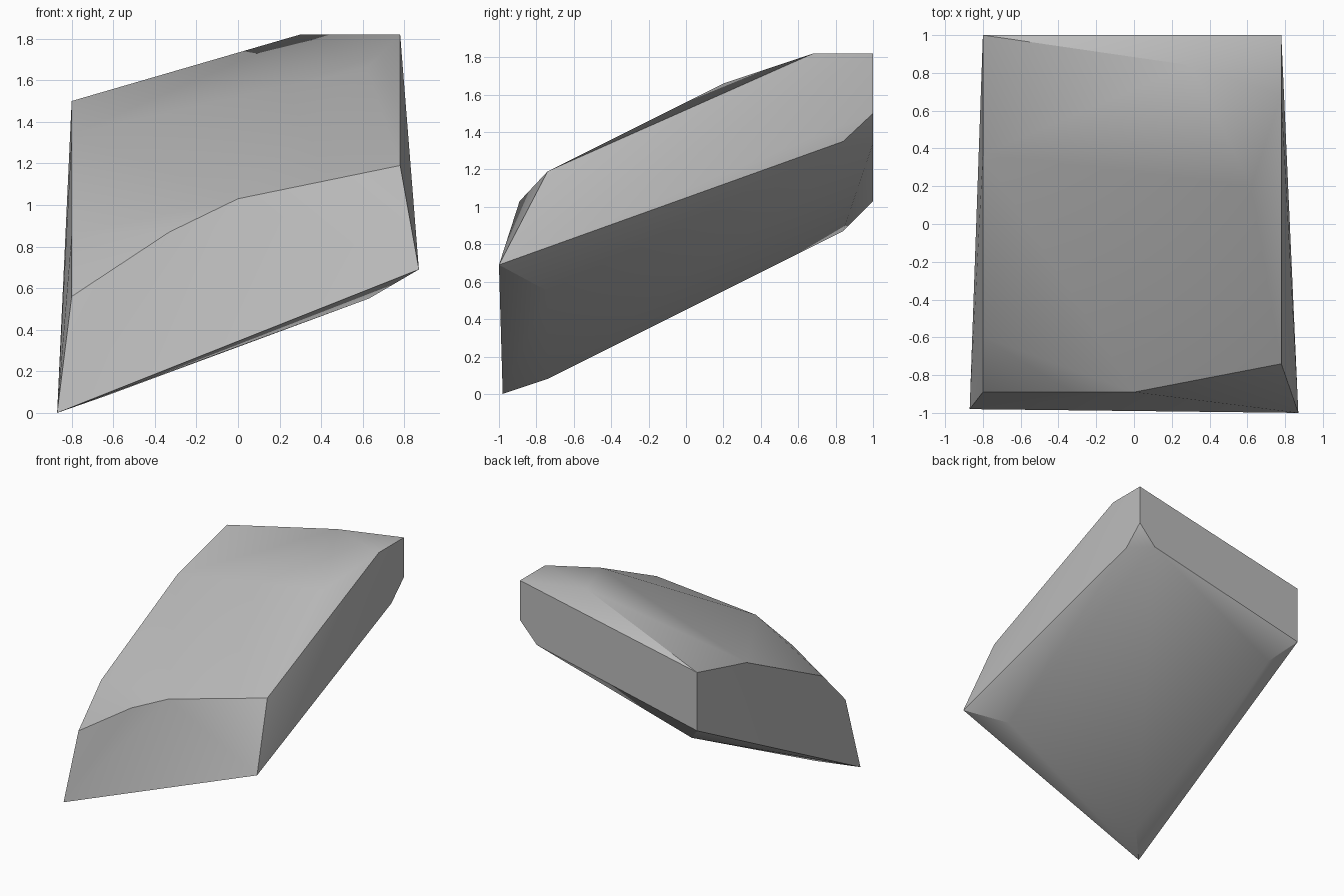
import bpy, bmesh, math

cube = bpy.data.objects.get("Cube")
if cube:
    bpy.data.objects.remove(cube, do_unlink=True)

# Stone colour
stone = bpy.data.materials.new("stone_grey")
stone.use_nodes = True
grey = (0.5, 0.5, 0.5, 1)
stone.diffuse_color = grey
stone.node_tree.nodes["Principled BSDF"].inputs["Base Color"].default_value = grey

# Corner points of the boulder, grouped by region
underside = [(-.87, -.98, 0), (.87, -1, .69), (-.64, -.74, .08), (.63, -.74, .55),
             (-.64, .84, .87), (.78, .84, 1.35)]
back_end = [(-.8, 1, 1.03), (.63, 1, 1.34), (.78, 1, 1.5), (.78, 1, 1.82), (-.8, 1, 1.5)]
front_rim = [(-.8, -.89, .56), (-.33, -.89, .87), (0, -.89, 1.03), (.78, -.74, 1.19)]
upper_side = [(-.8, -.6, .86), (-.8, .37, 1.34), (.62, .2, 1.66),
              (.3, .84, 1.82), (.78, .68, 1.82)]

# Wrap the corners in a faceted shell
bm = bmesh.new()
for point in underside + back_end + front_rim + upper_side:
    bm.verts.new(point)
bmesh.ops.convex_hull(bm, input=bm.verts)
bmesh.ops.dissolve_limit(bm, angle_limit=math.radians(0.5), verts=bm.verts, edges=bm.edges)
bmesh.ops.recalc_face_normals(bm, faces=bm.faces)
mesh = bpy.data.meshes.new("boulder")
bm.to_mesh(mesh)
bm.free()
mesh.materials.append(stone)

boulder = bpy.data.objects.new("boulder", mesh)
bpy.context.collection.objects.link(boulder)

# Soft shading inside each side, crisp edges between sides
bpy.ops.object.select_all(action="DESELECT")
boulder.select_set(True)
bpy.context.view_layer.objects.active = boulder
bpy.ops.object.shade_smooth_by_angle(angle=math.radians(33))
